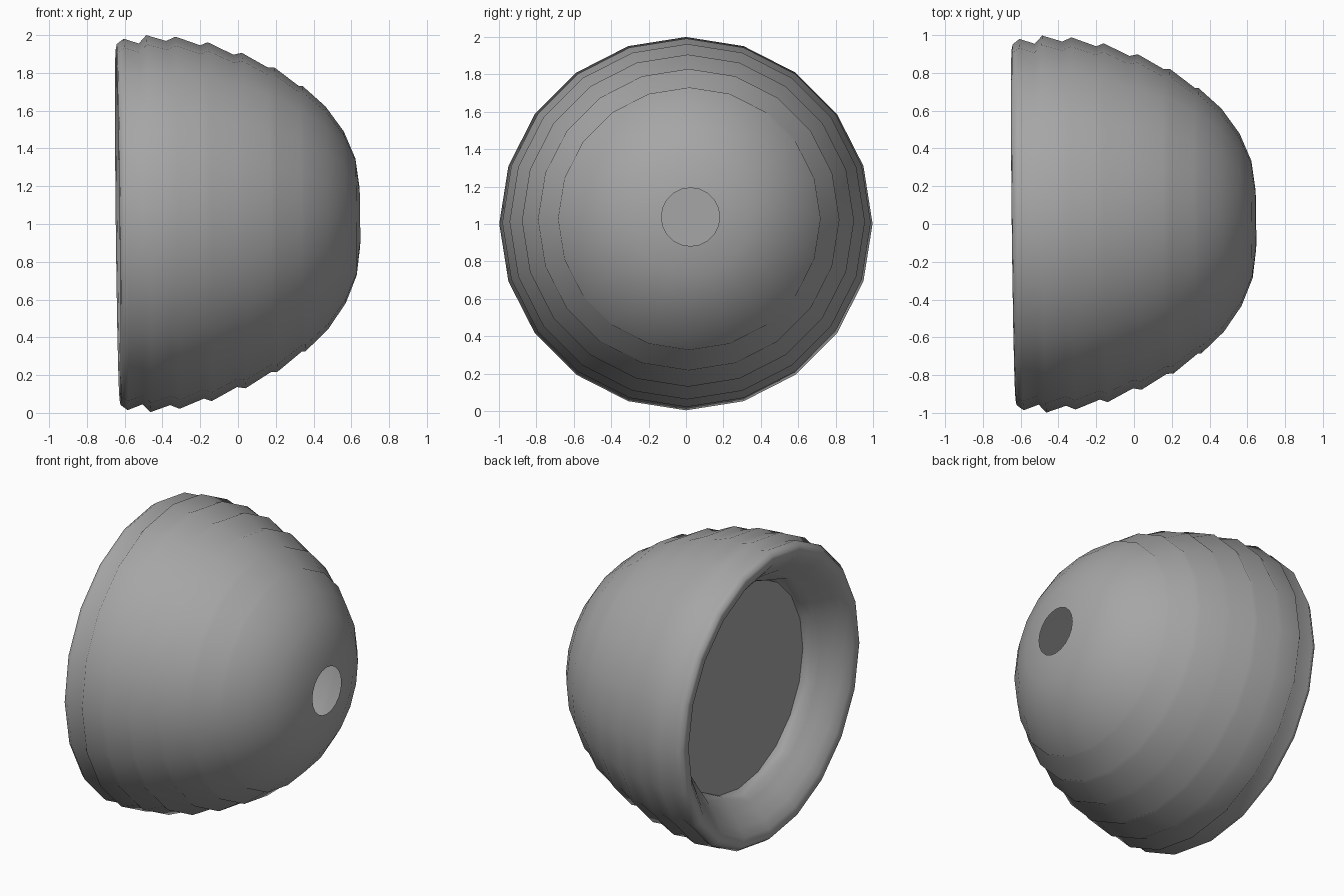
import bpy
import bmesh
from math import sin, cos, pi

if "Cube" in bpy.data.objects:
    bpy.data.objects.remove(bpy.data.objects["Cube"])

grey = bpy.data.materials.new("mid_grey")
grey.diffuse_color = (0.38, 0.38, 0.38, 1)
grey.use_nodes = True
grey.node_tree.nodes["Principled BSDF"].inputs["Base Color"].default_value = grey.diffuse_color


def place(x, r, a):
    """Point on the slightly tilted long axis (along x)."""
    y, z = r * sin(a), r * cos(a)
    return (x - 0.011 * (y + z), y + 0.010 + 0.022 * x, z + 1.017 + 0.032 * x)


def lathe(name, profile, sides, cap_start=False, wavy_rings=()):
    bm = bmesh.new()
    rings = []
    for k, (x, r) in enumerate(profile):
        w = 0.018 if k in wavy_rings else 0.0
        rings.append([bm.verts.new(place(x, r + w * (-1) ** i, 2 * pi * i / sides))
                      for i in range(sides)])
    for a, b in zip(rings, rings[1:]):
        for i in range(sides):
            j = (i + 1) % sides
            bm.faces.new((a[i], b[i], b[j], a[j])).smooth = True
    if cap_start:
        bm.faces.new(rings[0])
    me = bpy.data.meshes.new(name)
    bm.to_mesh(me)
    bm.free()
    me.materials.append(grey)
    ob = bpy.data.objects.new(name, me)
    bpy.context.collection.objects.link(ob)
    return ob


# Hollow stepped dome: wavy lip, funnel, rolled rim, bands, rounded nose with open hole
dome = [
    (-0.40, 0.685), (-0.425, 0.705), (-0.455, 0.71), (-0.485, 0.745),
    (-0.53, 0.78), (-0.59, 0.84), (-0.63, 0.89),
    (-0.637, 0.93), (-0.632, 0.955), (-0.595, 0.983),
    (-0.515, 0.955), (-0.475, 0.998),
    (-0.37, 0.964), (-0.32, 0.985),
    (-0.19, 0.935), (-0.15, 0.95),
    (-0.015, 0.88), (0.03, 0.888),
    (0.165, 0.807), (0.20, 0.806),
    (0.33, 0.703), (0.35, 0.702),
    (0.47, 0.59), (0.565, 0.455), (0.625, 0.31), (0.645, 0.156),
]
ob = lathe("stepped_dome", dome, 20, wavy_rings=(1, 2))
# let the broad band faces drive the shading rather than the narrow steps
mod = ob.modifiers.new("shading", "WEIGHTED_NORMAL")
mod.mode = 'FACE_AREA'
mod.weight = 50

# Flat plate set back inside the funnel
lathe("back_plate", [(-0.40, 0.685)], 20, cap_start=True)
